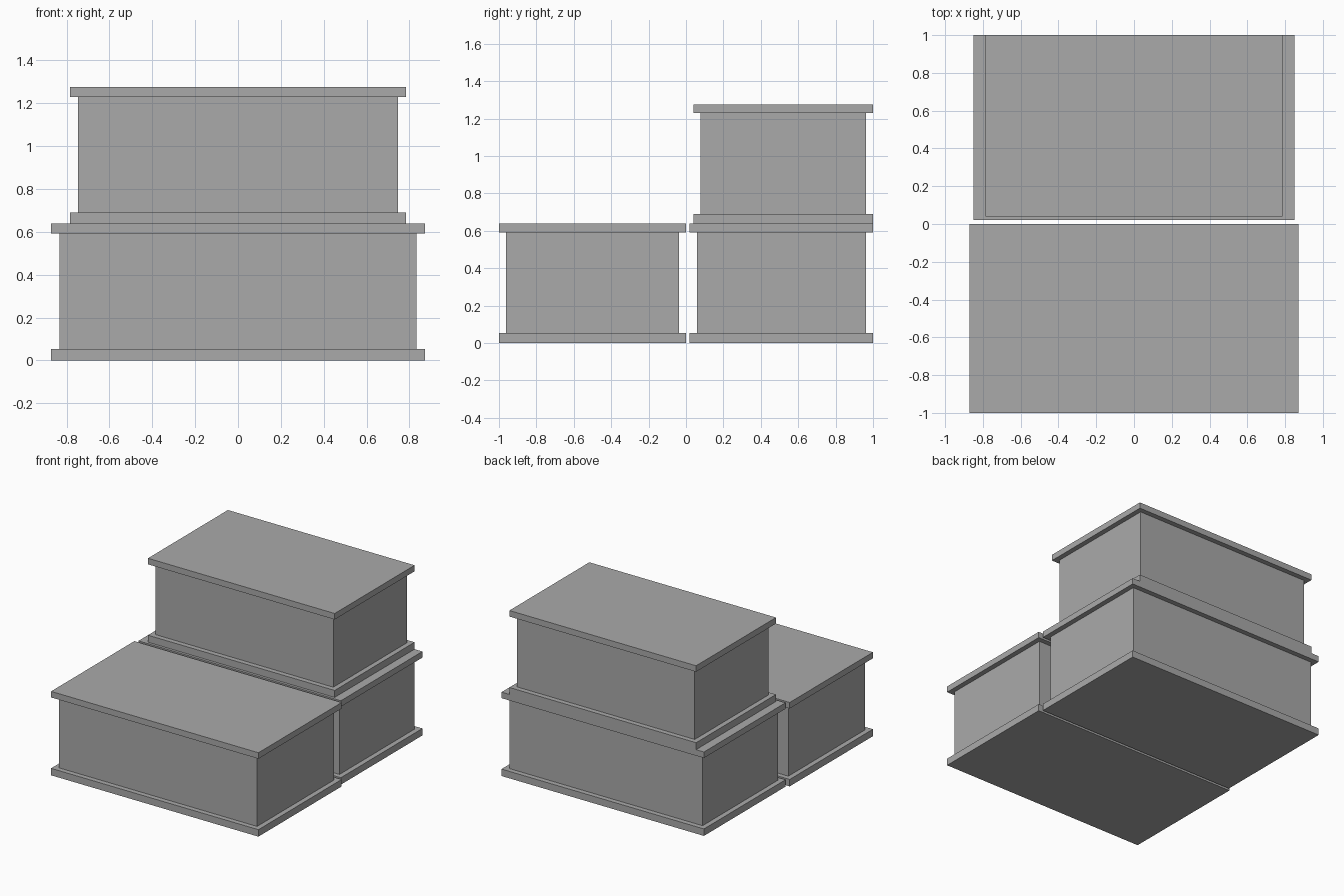
import bpy, bmesh

if "Cube" in bpy.data.objects:
    bpy.data.objects.remove(bpy.data.objects["Cube"])

grey = bpy.data.materials.new("plain grey")
grey.diffuse_color = (0.4, 0.4, 0.4, 1)
grey.use_nodes = True
grey.node_tree.nodes["Principled BSDF"].inputs["Base Color"].default_value = grey.diffuse_color


def box(name, half_x, y0, y1, z0, z1):
    bm = bmesh.new()
    bmesh.ops.create_cube(bm, size=1)
    for v in bm.verts:
        v.co.x *= 2 * half_x
        v.co.y = y1 if v.co.y > 0 else y0
        v.co.z = z1 if v.co.z > 0 else z0
    mesh = bpy.data.meshes.new(name)
    bm.to_mesh(mesh)
    bm.free()
    mesh.materials.append(grey)
    bpy.context.collection.objects.link(bpy.data.objects.new(name, mesh))


HEIGHT, BASE, LID, INSET = 0.638, 0.053, 0.046, 0.038


def crate(name, half_x, y0, y1, z):
    # base plate, narrower body, overhanging lid
    top = z + HEIGHT
    box(name + "_base", half_x, y0, y1, z, z + BASE)
    box(name + "_body", half_x - INSET, y0 + INSET, y1 - INSET, z + BASE, top - LID)
    box(name + "_lid", half_x, y0, y1, top - LID, top)


crate("front_crate", 0.872, -1.0, 0.0, 0)
crate("back_crate", 0.851, 0.02, 1.0, 0)
crate("upper_crate", 0.785, 0.04, 1.0, HEIGHT)
